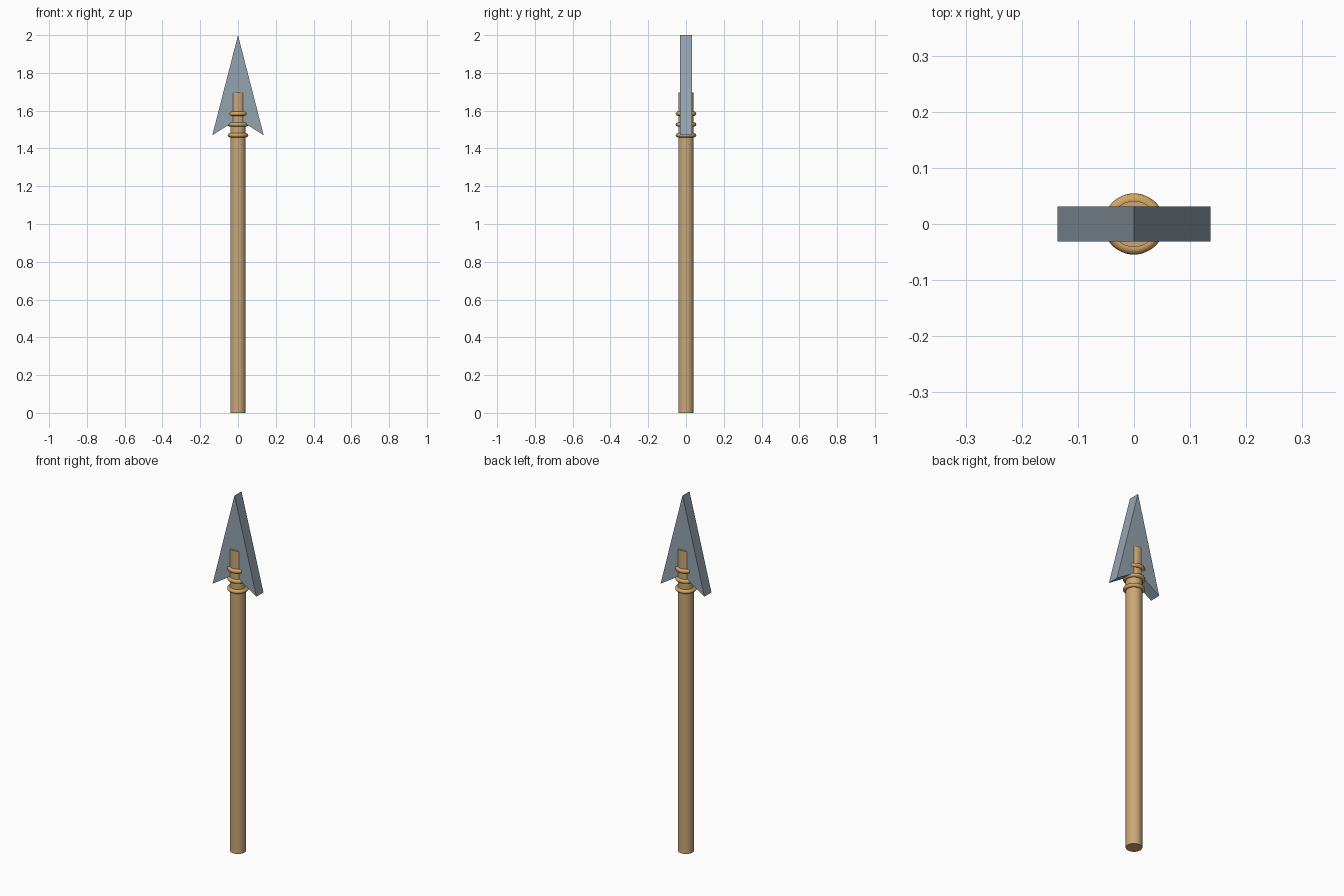
import bpy, bmesh

if "Cube" in bpy.data.objects:
    bpy.data.objects.remove(bpy.data.objects["Cube"])


def material(name, rgb):
    m = bpy.data.materials.new(name)
    m.diffuse_color = (*rgb, 1)
    m.use_nodes = True
    m.node_tree.nodes["Principled BSDF"].inputs["Base Color"].default_value = m.diffuse_color
    return m


wood = material("wood", (0.60, 0.39, 0.19))
cord = material("cord", (0.64, 0.38, 0.12))
steel = material("steel", (0.30, 0.37, 0.43))


def finish(name, mat):
    ob = bpy.context.object
    ob.name = name
    ob.data.materials.append(mat)
    bpy.ops.object.shade_smooth_by_angle()
    return ob


# wooden shaft
TOP = 1.695
bpy.ops.mesh.primitive_cylinder_add(vertices=48, radius=0.041, depth=TOP, location=(0, 0, TOP / 2))
finish("shaft", wood)

# three binding rings below the head
for i, z in enumerate((1.47, 1.527, 1.584)):
    bpy.ops.mesh.primitive_torus_add(major_radius=0.0435, minor_radius=0.011, major_segments=48,
                                     minor_segments=16, location=(0, 0, z))
    finish(f"binding_ring_{i + 1}", cord)

# barbed flat spear head, extruded along y
HALF = 0.031
profile = [(0, 2.0), (-0.136, 1.47), (0, 1.556), (0.136, 1.47)]
bm = bmesh.new()
halves = [profile[:3], [profile[0], profile[2], profile[3]]]
front = [bm.verts.new((x, -HALF, z)) for x, z in profile]
faces = [bm.faces.new([front[i] for i in (0, 1, 2)]), bm.faces.new([front[i] for i in (0, 2, 3)])]
ext = bmesh.ops.extrude_face_region(bm, geom=faces, use_keep_orig=True)
for v in ext["geom"]:
    if isinstance(v, bmesh.types.BMVert):
        v.co.y = HALF
# remove the inner wall if any, and orient outward
bmesh.ops.recalc_face_normals(bm, faces=bm.faces)
mesh = bpy.data.meshes.new("spear_head")
bm.to_mesh(mesh)
bm.free()
head = bpy.data.objects.new("spear_head", mesh)
mesh.materials.append(steel)
bpy.context.collection.objects.link(head)
